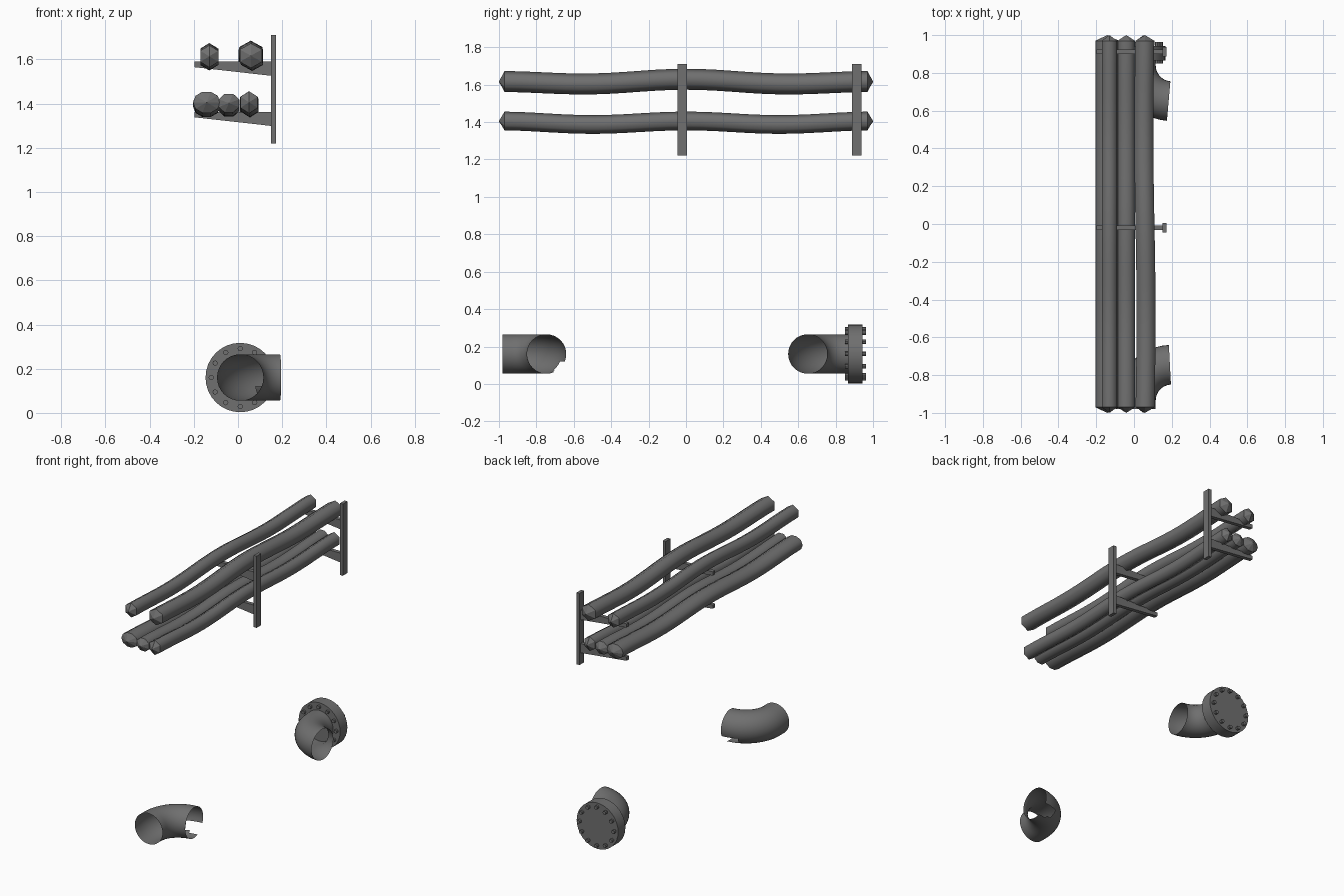
import bpy, bmesh, math
from math import pi, sin, cos, radians

if "Cube" in bpy.data.objects:
    bpy.data.objects.remove(bpy.data.objects["Cube"])

grey = bpy.data.materials.new("dark_grey")
grey.use_nodes = True
grey.diffuse_color = (0.16, 0.16, 0.16, 1)
grey.node_tree.nodes["Principled BSDF"].inputs["Base Color"].default_value = grey.diffuse_color

PIPE_X, PIPE_Z, PIPE_R = 0.01, 0.16, 0.105
BEND_R = 0.19


def finish(name, bm, normals=True):
    if normals:
        bmesh.ops.recalc_face_normals(bm, faces=bm.faces)
    mesh = bpy.data.meshes.new(name)
    bm.to_mesh(mesh)
    bm.free()
    mesh.materials.append(grey)
    obj = bpy.data.objects.new(name, mesh)
    bpy.context.collection.objects.link(obj)
    return obj


def bridge(bm, a, b):
    n = len(a)
    faces = [bm.faces.new((a[i], a[(i + 1) % n], b[(i + 1) % n], b[i])) for i in range(n)]
    for f in faces:
        f.smooth = True
    return faces


def prism(name, profile, y0, y1):
    """Extrude an x-z profile along y."""
    bm = bmesh.new()
    face = bm.faces.new([bm.verts.new((x, y0, z)) for x, z in profile])
    new = bmesh.ops.extrude_face_region(bm, geom=[face])["geom"]
    bmesh.ops.translate(bm, vec=(0, y1 - y0, 0),
                        verts=[v for v in new if isinstance(v, bmesh.types.BMVert)])
    return finish(name, bm)


def cylinder(bm, x, z, y0, y1, r, sides):
    rings = [[bm.verts.new((x + r * cos(2 * pi * i / sides), y, z + r * sin(2 * pi * i / sides)))
              for i in range(sides)] for y in (y0, y1)]
    faces = bridge(bm, *rings)
    if sides < 12:
        for f in faces:
            f.smooth = False
    for ring in rings:
        bm.faces.new(ring)


def cable(name, x, z, rx, rz, sides, phase, lift=0.0, drift=0.0):
    """Sagging cable with pointed ends."""
    bm = bmesh.new()
    rings = []
    steps = 24
    for s in range(steps + 1):
        y = 0.97 * (2 * s / steps - 1)
        cx = x - drift * sin(pi * y)
        cz = z - 0.019 * sin(pi * y) ** 2 + lift * cos(pi * y / 2) ** 2
        rings.append([bm.verts.new((cx + rx * cos(phase + 2 * pi * i / sides), y,
                                    cz + rz * sin(phase + 2 * pi * i / sides)))
                      for i in range(sides)])
    for a, b in zip(rings, rings[1:]):
        bridge(bm, a, b)
    for ring, y in ((rings[0], -1), (rings[-1], 1)):
        tip = bm.verts.new((x, y, z))
        for i in range(sides):
            bm.faces.new((ring[i], ring[(i + 1) % sides], tip))
    return finish(name, bm)


def elbow(name, y_start, y_bend, direction, angle, torn=False):
    """Open pipe running along y, then bending towards +x."""
    bm = bmesh.new()
    sides, steps = 32, 12
    stations = [(PIPE_X, y_start, 0.0)]
    for s in range(steps + 1):
        t = radians(angle) * s / steps
        stations.append((PIPE_X + BEND_R * (1 - cos(t)),
                         y_bend + direction * BEND_R * sin(t), t))
    rings = []
    for x, y, t in stations:
        ring = []
        for i in range(sides):
            a = 2 * pi * i / sides
            out = PIPE_R * cos(a)
            ring.append(bm.verts.new((x - out * cos(t), y + direction * out * sin(t),
                                      PIPE_Z + PIPE_R * sin(a))))
        rings.append(ring)
    # broken notch in the outer lower wall at the open end
    hole = []
    for k, (a, b) in enumerate(zip(rings, rings[1:])):
        for i, f in enumerate(bridge(bm, a, b)):
            depth = k - (steps - 3)
            if torn and depth > 0 and sides - 5 - depth // 2 <= i < sides - 2:
                hole.append(f)
    bmesh.ops.recalc_face_normals(bm, faces=bm.faces)
    bmesh.ops.delete(bm, geom=hole, context='FACES')
    return finish(name, bm, normals=False)


# Wall posts with tapered arms
for tag, y in (("middle", -0.02), ("rear", 0.912)):
    prism(f"{tag}_post", [(0.15, 1.22), (0.172, 1.22), (0.172, 1.71), (0.15, 1.71)],
          y - 0.025, y + 0.025)
    for level, top in (("lower", 1.363), ("upper", 1.59)):
        prism(f"{tag}_{level}_arm",
              [(-0.198, top - 0.025), (0.15, top - 0.064), (0.15, top), (-0.198, top)],
              y - 0.013, y + 0.013)

# Cables lying on the arms
cable("lower_outer_cable", -0.142, 1.406, 0.062, 0.05, 10, 0)
cable("lower_middle_cable", -0.041, 1.402, 0.05, 0.046, 8, pi / 8)
cable("lower_inner_cable", 0.05, 1.406, 0.045, 0.05, 6, pi / 2, drift=0.004)
cable("upper_outer_cable", -0.13, 1.614, 0.047, 0.05, 6, pi / 2, lift=0.01)
cable("upper_inner_cable", 0.058, 1.617, 0.058, 0.056, 6, pi / 2, lift=0.012, drift=0.006)

# Pipe elbows
elbow("front_elbow", -0.98, -0.935, 1, 87, torn=True)
elbow("rear_elbow", 0.87, 0.84, -1, 85)

# Blind flange and its ring of bolts
bm = bmesh.new()
cylinder(bm, PIPE_X, PIPE_Z, 0.865, 0.943, 0.157, 32)
finish("flange", bm)
bm = bmesh.new()
for k in range(12):
    a = k * pi / 6
    cylinder(bm, PIPE_X + 0.131 * cos(a), PIPE_Z + 0.131 * sin(a), 0.849, 0.963, 0.012, 8)
finish("flange_bolts", bm)
